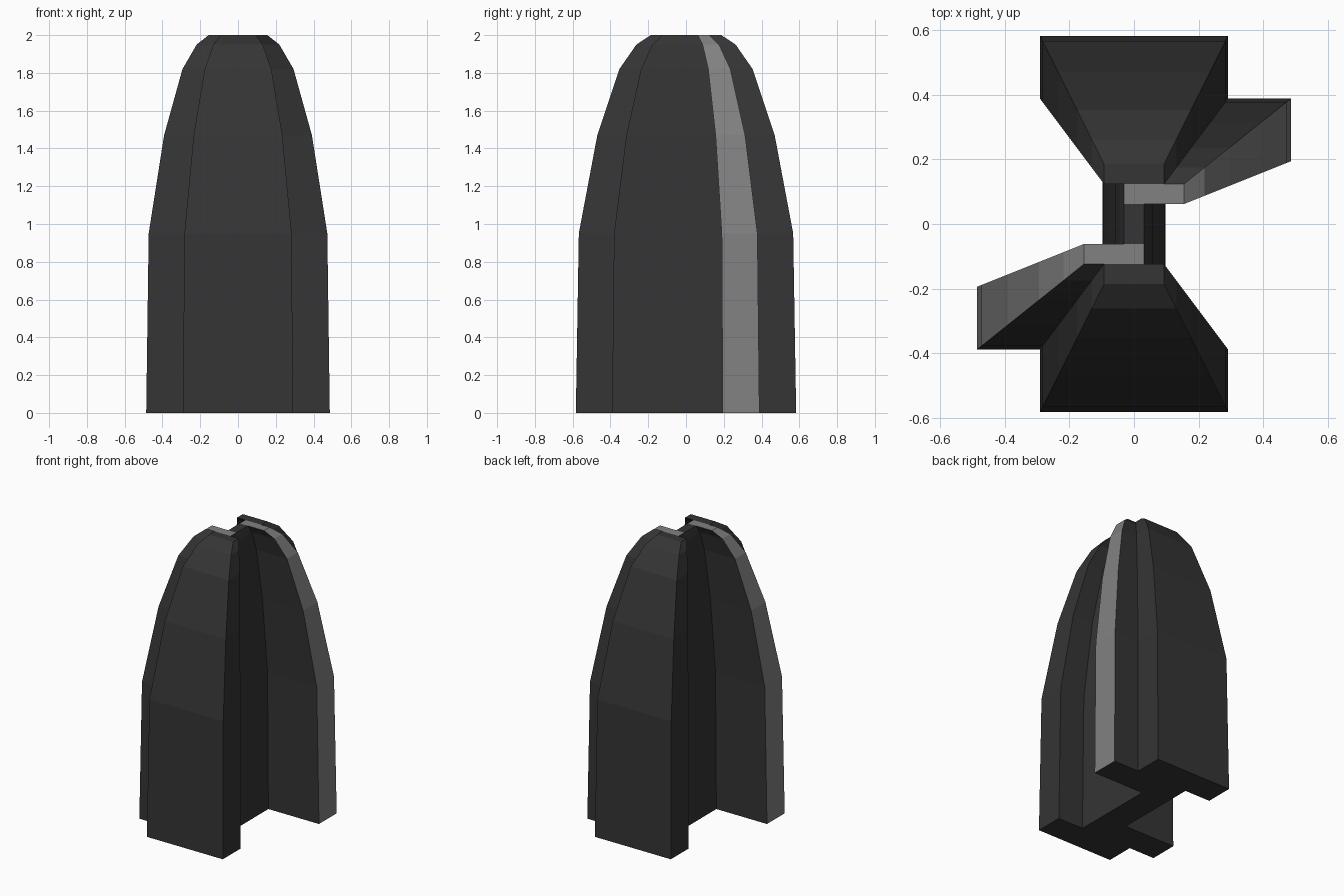
import bpy, bmesh

if "Cube" in bpy.data.objects:
    bpy.data.objects.remove(bpy.data.objects["Cube"])

U = 0.0972  # grid unit of the stepped cross-section


def material(name, v):
    m = bpy.data.materials.new(name)
    m.diffuse_color = (v, v, v, 1)
    m.use_nodes = True
    m.node_tree.nodes["Principled BSDF"].inputs["Base Color"].default_value = m.diffuse_color
    return m


# half of the cross-section; the other half is its 180 degree rotation
half = [(1, -2), (1, 2), (5, 2), (5, 4), (3, 4), (3, 6), (-3, 6), (-3, 4), (-1, 4)]
outline = half + [(-x, -y) for x, y in half]
n = len(outline)

# height and scale of each ring of the tapering body
rings = [(0, 1), (0.95, 0.973), (1.47, 0.805), (1.82, 0.605), (1.95, 0.45), (2.0, 0.32)]

bm = bmesh.new()
loops = [[bm.verts.new((x * U * s, y * U * s, z)) for x, y in outline] for z, s in rings]

# side walls; the outer ends of the two arms are lighter
for a, b in zip(loops, loops[1:]):
    for i in range(n):
        j = (i + 1) % n
        f = bm.faces.new((a[i], a[j], b[j], b[i]))
        f.material_index = 1 if i in (2, 11) else 0

# end caps: web, flanges and arms (arm tops are lighter)
web = [0, 1, 9, 10]
flange = [4, 5, 6, 7, 8]
arm = [1, 2, 3, 4, 8, 9]
patches = [(web, 0)]
for k in (0, 9):
    patches += [([(i + k) % n for i in flange], 0), ([(i + k) % n for i in arm], 1)]
for ids, mat in patches:
    bm.faces.new([loops[-1][i] for i in ids]).material_index = mat
    bm.faces.new([loops[0][i] for i in reversed(ids)])

me = bpy.data.meshes.new("tapered_body")
bm.to_mesh(me)
bm.free()
me.materials.append(material("dark_grey", 0.035))
me.materials.append(material("mid_grey", 0.22))
ob = bpy.data.objects.new("tapered_body", me)
bpy.context.collection.objects.link(ob)
